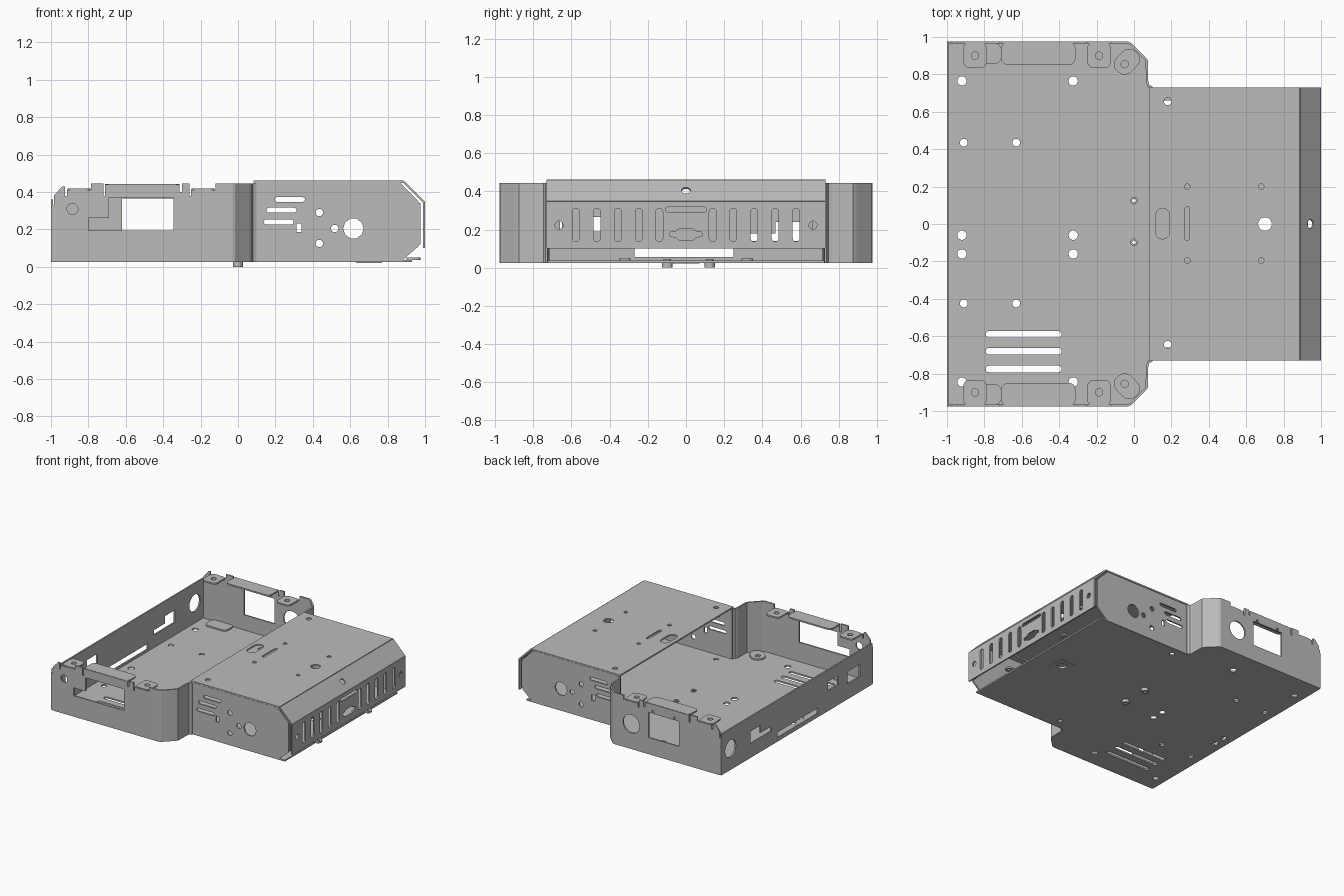
import bpy, bmesh
from math import cos, sin, pi, atan2
from mathutils import Matrix, Vector

cube = bpy.data.objects.get("Cube")
if cube:
    bpy.data.objects.remove(cube, do_unlink=True)

steel = bpy.data.materials.new("steel grey")
steel.use_nodes = True
GREY = (0.5, 0.5, 0.5, 1)
steel.diffuse_color = GREY
steel.node_tree.nodes["Principled BSDF"].inputs["Base Color"].default_value = GREY

T = 0.012  # sheet thickness
X, Y, Z = Vector((1, 0, 0)), Vector((0, 1, 0)), Vector((0, 0, 1))


def circle(x, y, r, n=14):
    return [(x + r * cos(2 * pi * i / n), y + r * sin(2 * pi * i / n)) for i in range(n)]


def rect(x0, y0, x1, y1):
    return [(x0, y0), (x1, y0), (x1, y1), (x0, y1)]


def rounded(x0, y0, x1, y1, r, n=4):
    pts = []
    corners = [(x1 - r, y1 - r), (x0 + r, y1 - r), (x0 + r, y0 + r), (x1 - r, y0 + r)]
    for q, (cx, cy) in enumerate(corners):
        for i in range(n + 1):
            a = pi / 2 * (q + i / n)
            pts.append((cx + r * cos(a), cy + r * sin(a)))
    return pts


def slot(x0, y0, x1, y1, w):
    """Round-ended slot around a centre line."""
    a, r, pts = atan2(y1 - y0, x1 - x0), w / 2, []
    for cx, cy, start in ((x1, y1, a - pi / 2), (x0, y0, a + pi / 2)):
        for i in range(7):
            b = start + pi * i / 6
            pts.append((cx + r * cos(b), cy + r * sin(b)))
    return pts


def plate(name, outline, holes=(), origin=(0, 0, 0), u=X, v=Y, thick=T):
    """Flat sheet with cut-outs, drawn in the u, v plane and centred on it."""
    curve = bpy.data.curves.new(name, "CURVE")
    curve.dimensions = "2D"
    curve.fill_mode = "BOTH"
    curve.extrude = thick / 2
    for loop in [outline, *holes]:
        spline = curve.splines.new("POLY")
        spline.points.add(len(loop) - 1)
        for point, (a, b) in zip(spline.points, loop):
            point.co = (a, b, 0, 1)
        spline.use_cyclic_u = True
    temp = bpy.data.objects.new(name + "_helper", curve)
    bpy.context.collection.objects.link(temp)
    graph = bpy.context.evaluated_depsgraph_get()
    mesh = bpy.data.meshes.new_from_object(temp.evaluated_get(graph))
    bpy.data.objects.remove(temp, do_unlink=True)
    m = Matrix((u, v, u.cross(v))).transposed().to_4x4()
    m.translation = Vector(origin)
    mesh.transform(m)
    bm = bmesh.new()
    bm.from_mesh(mesh)
    bmesh.ops.remove_doubles(bm, verts=bm.verts, dist=0.0001)
    bmesh.ops.recalc_face_normals(bm, faces=bm.faces)
    for f in bm.faces:
        f.smooth = False
        f.material_index = 0
    bm.to_mesh(mesh)
    bm.free()
    mesh.name = name
    mesh.materials.clear()
    mesh.materials.append(steel)
    obj = bpy.data.objects.new(name, mesh)
    bpy.context.collection.objects.link(obj)
    return obj


# Floor pan with mounting holes and vents
half = [(0.93, 0.725), (0.085, 0.725), (0.07, 0.75), (0.07, 0.87), (-0.03, 0.97), (-0.995, 0.97)]
floor = half + [(x, -y) for x, y in reversed(half)]
floor_holes = [circle(x, y, 0.025) for x in (-0.92, -0.325) for y in (0.765, -0.06, -0.16, -0.845)]
floor_holes += [circle(x, y, 0.021) for x in (-0.91, -0.63) for y in (0.435, -0.425)]
floor_holes += [slot(-0.775, y, -0.405, y, 0.036) for y in (-0.59, -0.68, -0.775)]
floor_holes += [circle(0.18, y, 0.02) for y in (0.655, -0.645)] + [circle(0.7, 0, 0.037)]
floor_holes += [circle(0, y, 0.01) for y in (0.125, -0.098)]
plate("floor_pan", floor, floor_holes, (0, 0, 0.031))
plate("floor_patch", rect(0.63, -0.07, 0.77, 0.07), [circle(0.7, 0, 0.037)], (0, 0, 0.024), thick=0.006)

# Threaded studs under and on the floor
for y in (0.125, -0.098):
    plate("floor_stud", circle(0, y, 0.028, 16), [circle(0, y, 0.01)], (0, 0, 0.0125), thick=0.025)
    plate("stud_collar", circle(0, y, 0.02, 16), [circle(0, y, 0.01)], (0, 0, 0.04), thick=0.012)
for y in (-0.32, 0.32):
    plate("edge_tab", rounded(0.9, y - 0.03, 0.975, y + 0.03, 0.025), [circle(0.95, y, 0.01)], (0, 0, 0.043))

# Long side wall with connector openings
long_holes = [circle(0.855, 0.2, 0.07, 18), rect(-0.27, 0.055, 0.25, 0.1),
              [(0.33, 0.14), (0.6, 0.14), (0.6, 0.24), (0.47, 0.24), (0.47, 0.18), (0.33, 0.18)],
              rect(-0.53, 0.19, -0.4, 0.265), rect(-0.81, 0.15, -0.65, 0.25)]
plate("long_wall", rect(-0.97, 0.025, 0.97, 0.36), long_holes, (-0.994, 0, 0), Y, Z)

# Two end walls with tabbed top edge
wall = [(-1, 0.03), (-0.99, 0.025), (-0.03, 0.025), (-0.03, 0.445), (-0.12, 0.445), (-0.12, 0.412),
        (-0.25, 0.412), (-0.25, 0.38), (-0.26, 0.38), (-0.26, 0.445), (-0.3, 0.445), (-0.3, 0.4),
        (-0.312, 0.4), (-0.312, 0.44), (-0.71, 0.44), (-0.71, 0.38), (-0.72, 0.38), (-0.72, 0.445),
        (-0.785, 0.445), (-0.785, 0.412), (-0.915, 0.412), (-0.915, 0.38), (-0.925, 0.38),
        (-0.925, 0.43), (-0.94, 0.43), (-0.985, 0.38), (-0.985, 0.33), (-1, 0.33)]
front_holes = [circle(-0.885, 0.31, 0.03),
               [(-0.8, 0.195), (-0.345, 0.195), (-0.345, 0.37), (-0.69, 0.37), (-0.69, 0.26), (-0.8, 0.26)]]
back_holes = [circle(-0.19, 0.23, 0.075, 18), rect(-0.62, 0.16, -0.345, 0.365),
              circle(-0.58, 0.38, 0.01), circle(-0.385, 0.38, 0.01)]

# Rounded corner bend in plan
outer = [(-0.035, 0.976), (-0.015, 0.968), (0.06, 0.893), (0.074, 0.875),
         (0.076, 0.765), (0.08, 0.745), (0.1, 0.735)]
inner = [(0.1, 0.723), (0.074, 0.735), (0.064, 0.76), (0.062, 0.872), (-0.02, 0.956), (-0.035, 0.964)]

# Cover end plate
end = [(0.085, 0.027), (0.87, 0.027), (0.965, 0.11), (0.965, 0.35), (0.87, 0.447), (0.085, 0.447)]
end_holes = [slot(x, z, x + 0.135, z, 0.026) for x, z in ((0.21, 0.36), (0.165, 0.303), (0.15, 0.24))]
end_holes += [circle(x, z, 0.02) for x, z in ((0.435, 0.29), (0.435, 0.125), (0.517, 0.205))]
end_holes += [rect(0.312, 0.185, 0.34, 0.232), circle(0.617, 0.205, 0.055, 10)]

for side, s, holes in (("front", -1, front_holes), ("back", 1, back_holes)):
    plate(side + "_wall", wall, holes, (0, s * 0.97, 0), X, Z)
    plate(side + "_corner", [(x, s * y) for x, y in outer + inner], (), (0, 0, 0.235), thick=0.42)
    plate(side + "_cover_end", end, end_holes, (0, s * 0.722, 0), X, Z)
    plate(side + "_end_top_flange", rect(0.13, 0.66, 0.87, 0.722), (), (0, 0, 0.441), Y.cross(Z), Y * s)
    plate(side + "_end_side_flange", rect(0.66, 0.12, 0.722, 0.34), (), (0.97, 0, 0), Y * s, Z)

    # Folded lid tabs along the top edge
    for x in (-0.85, -0.187):
        plate(side + "_lid_tab", rounded(x - 0.062, 0.835, x + 0.062, 0.972, 0.03),
              [circle(x, 0.9, 0.02)], (0, 0, 0.412), X, Y * s)
        plate(side + "_tab_nut", circle(x, 0.9, 0.03), [circle(x, 0.9, 0.02)], (0, 0, 0.4), X, Y * s)
    plate(side + "_wide_tab", rounded(-0.71, 0.85, -0.313, 0.972, 0.035), (), (0, 0, 0.436), X, Y * s)

    # Tabs fixed to the floor
    plate(side + "_floor_tab", rounded(-0.905, 0.855, -0.71, 0.968, 0.035), (), (0, 0, 0.043), X, Y * s)
    u = Vector((1, s, 0)).normalized()
    w = Vector((-1, s, 0)).normalized()
    plate(side + "_corner_tab", rounded(-0.055, -0.055, 0.09, 0.055, 0.05), [circle(0, 0, 0.02)],
          (-0.05, s * 0.855, 0.043), u, w)

# Cover: top, sloping edge and vented side
top_holes = [circle(0.18, y, 0.02) for y in (0.655, -0.645)] + [circle(0.7, 0, 0.037)]
top_holes += [circle(x, y, 0.015) for x in (0.285, 0.68) for y in (0.2, -0.195)]
top_holes += [slot(0.153, -0.043, 0.153, 0.047, 0.075), slot(0.285, -0.075, 0.285, 0.08, 0.026)]
plate("cover_top", rect(0.083, -0.73, 0.885, 0.73), top_holes, (0, 0, 0.455))

slope = Vector((0.109, 0, -0.109))
length = slope.length
plate("cover_slope", rect(-0.73, 0, 0.73, length), [circle(0, length / 2, 0.024)],
      (0.885, 0, 0.455), Y, slope.normalized())

vents = [slot(s * y, 0.155, s * y, 0.292, 0.037)
         for s in (-1, 1) for y in (0.14, 0.247, 0.357, 0.467, 0.577)]
vents += [circle(s * 0.665, 0.223, 0.021) for s in (-1, 1)]
vents += [slot(-0.095, 0.304, 0.095, 0.304, 0.026)]
port = [(0.085, 0.165), (0.085, 0.185), (0.055, 0.19), (0.035, 0.205)]
port += [(-y, z) for y, z in reversed(port)] + [(-0.055, 0.16), (-0.035, 0.145), (0.035, 0.145), (0.055, 0.16)]
vents.append(port)
plate("cover_side", rect(-0.73, 0.1, 0.73, 0.348), vents, (0.994, 0, 0), Y, Z)
